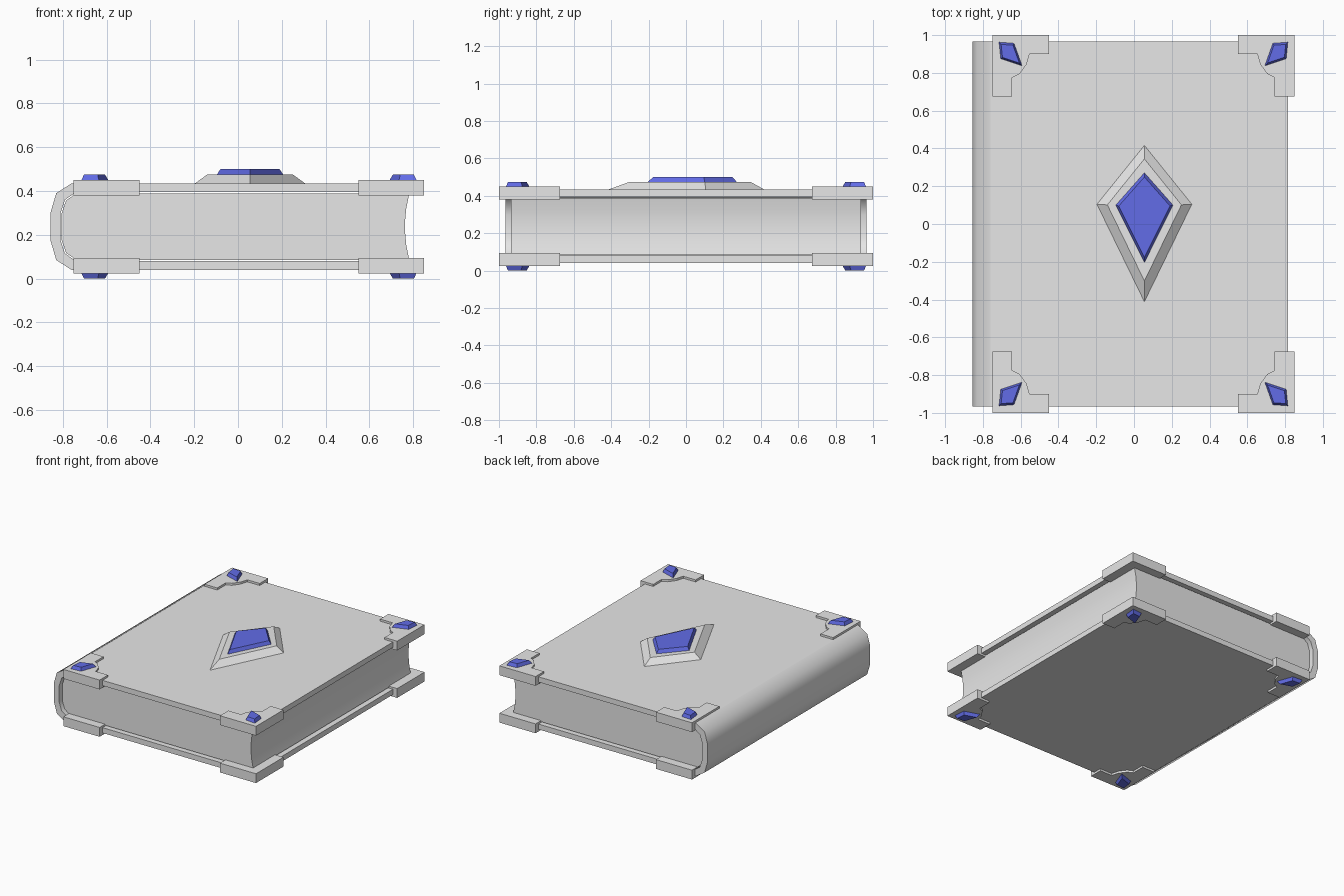
import bpy, bmesh, math

cube = bpy.data.objects.get("Cube")
if cube:
    bpy.data.objects.remove(cube, do_unlink=True)


def material(name, color):
    m = bpy.data.materials.new(name)
    m.use_nodes = True
    m.diffuse_color = color
    m.node_tree.nodes["Principled BSDF"].inputs["Base Color"].default_value = color
    return m


GREY = material("plain grey", (0.8, 0.8, 0.8, 1))
BLUE = material("gem blue", (0.13, 0.16, 0.85, 1))
MID_X, MID_Z = 0.05, 0.2375


def loft(name, bottom, top, mat):
    """Solid between two matching loops of 3D points."""
    bm = bmesh.new()
    a = [bm.verts.new(p) for p in bottom]
    b = [bm.verts.new(p) for p in top]
    n = len(a)
    bm.faces.new(a)
    bm.faces.new(b)
    for i in range(n):
        j = (i + 1) % n
        bm.faces.new((a[i], a[j], b[j], b[i]))
    bmesh.ops.recalc_face_normals(bm, faces=bm.faces)
    mesh = bpy.data.meshes.new(name)
    bm.to_mesh(mesh)
    bm.free()
    mesh.materials.append(mat)
    obj = bpy.data.objects.new(name, mesh)
    bpy.context.collection.objects.link(obj)
    return obj


def along_y(name, profile, half, mat):
    """Extrude an xz profile along y, smoothing only its curved faces."""
    obj = loft(name, [(x, -half, z) for x, z in profile],
               [(x, half, z) for x, z in profile], mat)
    obj.data.set_sharp_from_angle(angle=math.radians(45))
    for f in obj.data.polygons:
        f.use_smooth = abs(f.normal.x) > 0.3
    return obj


def tapered(name, loop, z0, z1, scale, mat, center=None):
    """Flat plate or cut gem whose far face is scaled about a center."""
    cx, cy = center or [sum(p[k] for p in loop) / len(loop) for k in (0, 1)]
    far = [(cx + (x - cx) * scale, cy + (y - cy) * scale, z1) for x, y in loop]
    return loft(name, [(x, y, z0) for x, y in loop], far, mat)


def mirror_z(points):
    """Complete a lower half profile with its upper half."""
    return points + [(x, 2 * MID_Z - z) for x, z in reversed(points)]


# Cover: two boards and a rounded spine as one C-shaped profile
outer = mirror_z([(0.815, 0.04), (-0.76, 0.04), (-0.83, 0.085), (-0.855, 0.17)])
inner = mirror_z([(0.815, 0.08), (-0.74, 0.08), (-0.79, 0.115), (-0.81, 0.175)])
along_y("cover", outer + inner[::-1], 0.965, GREY)

# Page block with a hollow fore edge
along_y("pages", mirror_z([(-0.805, 0.175), (-0.785, 0.118), (-0.74, 0.086),
                           (0.782, 0.086), (0.768, 0.155), (0.763, 0.21)]), 0.935, GREY)

# Corner guards and their gems, repeated on all corners of both boards
guard = [(0.85, 1), (0.55, 1), (0.55, 0.9), (0.653, 0.9), (0.669, 0.845),
         (0.706, 0.794), (0.745, 0.775), (0.745, 0.675), (0.85, 0.675)]
small_gem = [(0.815, 0.963), (0.735, 0.957), (0.692, 0.837), (0.806, 0.875)]

for sx, side in ((1, "left"), (-1, "right")):
    for sy, end in ((-1, "front"), (1, "back")):
        for sz, board in ((1, "top"), (-1, "bottom")):
            def place(loop):
                return [(MID_X + sx * (x - MID_X), sy * y) for x, y in loop]

            def height(h):
                return MID_Z + sz * h

            label = f"{board}_{end}_{side}"
            tapered(label + "_corner_guard", place(guard),
                    height(0.143), height(0.213), 1, GREY)
            tapered(label + "_corner_gem", place(small_gem),
                    height(0.212), height(0.2375), 0.78, BLUE)

# Central kite-shaped setting and large gem
setting = [(0.055, 0.425), (0.313, 0.105), (0.055, -0.425), (-0.203, 0.105)]
gem = [(0.055, 0.272), (0.207, 0.1), (0.055, -0.205), (-0.097, 0.1)]
tapered("gem_setting", setting, 0.43, 0.475, 0.76, GREY, (0.055, 0.09))
tapered("center_gem", gem, 0.474, 0.5, 0.89, BLUE, (0.055, 0.06))
